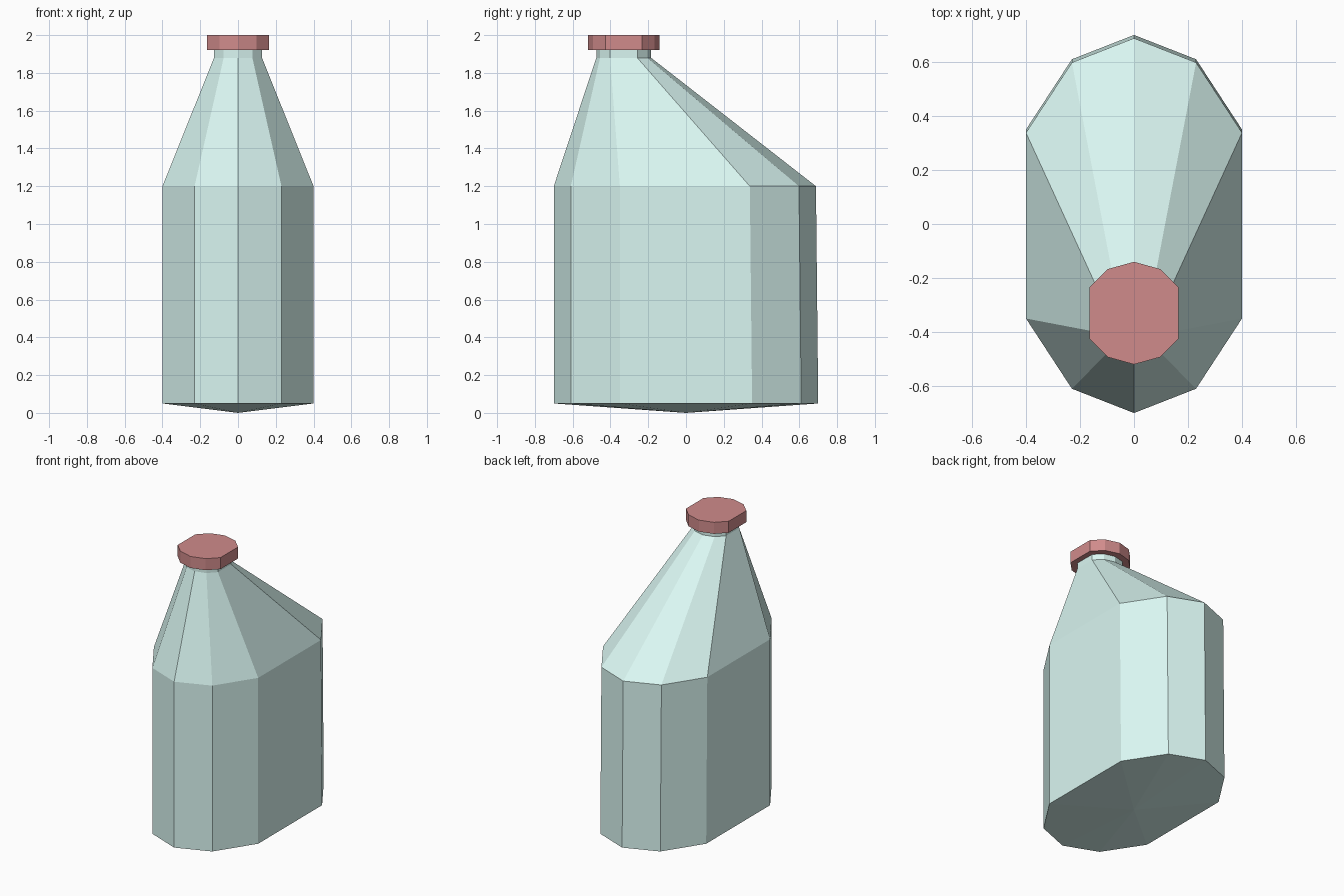
import bpy

if "Cube" in bpy.data.objects:
    bpy.data.objects.remove(bpy.data.objects["Cube"])

NECK_Y = -0.33  # the neck sits toward the front


def ring(quarter, z, cy=0.0, back=0.0):
    """Ten-sided ring from three points of its right-back quarter."""
    (x0, y0), (x1, y1), (x2, y2) = quarter
    half = [(x0, -y0), (x1, -y1), (x2, -y2), (x2, y2 - back),
            (x1, y1 - back), (x0, y0 - back)]
    pts = half + [(-x, y) for x, y in reversed(half[1:-1])]
    return [(x, cy + y, z) for x, y in pts]


def loft(name, rings, color, bottom_tip=None):
    """Skin stacked rings, close the top, and close the bottom flat or to a tip."""
    n = len(rings[0])
    verts = [v for r in rings for v in r]
    faces = []
    for k in range(len(rings) - 1):
        for i in range(n):
            j = (i + 1) % n
            faces.append((k * n + i, k * n + j, (k + 1) * n + j, (k + 1) * n + i))
    faces.append(tuple(range((len(rings) - 1) * n, len(rings) * n)))
    if bottom_tip:
        tip = len(verts)
        verts.append(bottom_tip)
        faces += [(tip, (i + 1) % n, i) for i in range(n)]
    else:
        faces.append(tuple(reversed(range(n))))
    mesh = bpy.data.meshes.new(name)
    mesh.from_pydata(verts, [], faces)
    mesh.update()
    obj = bpy.data.objects.new(name, mesh)
    bpy.context.collection.objects.link(obj)
    mat = bpy.data.materials.new(name + "_color")
    mat.diffuse_color = (*color, 1.0)
    mat.use_nodes = True
    mat.node_tree.nodes["Principled BSDF"].inputs["Base Color"].default_value = mat.diffuse_color
    mesh.materials.append(mat)
    return obj


body_plan = [(0.0, 0.70), (0.23, 0.61), (0.40, 0.35)]
neck_plan = [(0.0, 0.145), (0.076, 0.125), (0.127, 0.072)]
cap_plan = [(0.0, 0.19), (0.097, 0.163), (0.164, 0.096)]

# Bottle: shallow pointed base, straight walls, slanted shoulder, short neck
loft("bottle", [
    ring(body_plan, 0.05),
    ring(body_plan, 1.20, back=0.012),
    ring(neck_plan, 1.88, NECK_Y),
    ring(neck_plan, 1.93, NECK_Y),
], (0.70, 0.93, 0.89), bottom_tip=(0, 0, 0))

# Cap: flat ten-sided lid
loft("cap", [ring(cap_plan, 1.92, NECK_Y), ring(cap_plan, 2.0, NECK_Y)],
     (0.63, 0.26, 0.26))
